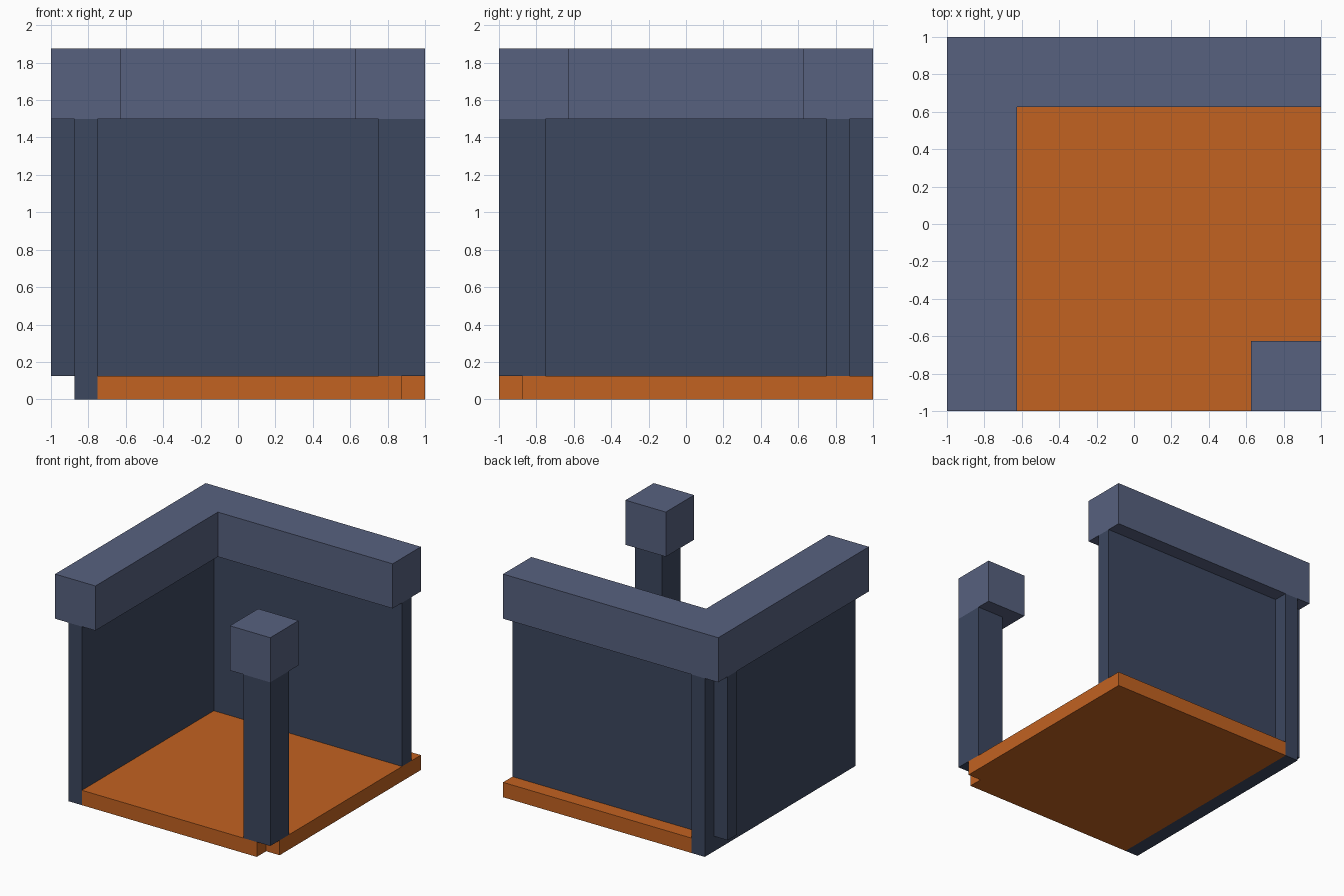
import bpy
import bmesh

cube = bpy.data.objects.get("Cube")
if cube:
    bpy.data.objects.remove(cube, do_unlink=True)


def material(name, srgb):
    """Flat material from 0-255 sRGB values."""
    lin = [((c / 255 + 0.055) / 1.055) ** 2.4 for c in srgb]
    mat = bpy.data.materials.new(name)
    mat.use_nodes = True
    mat.diffuse_color = (*lin, 1)
    bsdf = next(n for n in mat.node_tree.nodes if n.type == 'BSDF_PRINCIPLED')
    bsdf.inputs["Base Color"].default_value = (*lin, 1)
    return mat


def prism(name, outline, z0, z1, mat):
    """Extrude a counter-clockwise floor-plan outline from z0 up to z1."""
    bm = bmesh.new()
    face = bm.faces.new([bm.verts.new((x, y, z0)) for x, y in outline])
    ext = bmesh.ops.extrude_face_region(bm, geom=[face])
    verts = [g for g in ext["geom"] if isinstance(g, bmesh.types.BMVert)]
    bmesh.ops.translate(bm, verts=verts, vec=(0, 0, z1 - z0))
    bmesh.ops.recalc_face_normals(bm, faces=bm.faces)
    mesh = bpy.data.meshes.new(name)
    bm.to_mesh(mesh)
    bm.free()
    mesh.materials.append(mat)
    obj = bpy.data.objects.new(name, mesh)
    bpy.context.collection.objects.link(obj)
    return obj


def rect(x0, x1, y0, y1):
    return [(x0, y0), (x1, y0), (x1, y1), (x0, y1)]


orange = material("floor orange", (194, 98, 33))
dark = material("wall dark slate", (60, 71, 95))
light = material("beam light slate", (87, 97, 127))

FLOOR, WALL, TOP = 0.125, 1.5, 1.875

# Floor slab, notched at the corner under the post
prism("floor", [(-0.75, -1), (0.875, -1), (0.875, -0.875), (1, -0.875),
                (1, 1), (-0.75, 1)], 0, FLOOR, orange)

# Two thin walls crossing near the back corner
prism("side_wall", rect(-0.875, -0.75, -1, 1), 0, WALL, dark)
prism("back_wall", rect(-1, 1, 0.75, 0.875), FLOOR, WALL, dark)

# Free-standing corner post
prism("corner_post", rect(0.75, 1, -1, -0.75), FLOOR, WALL, dark)

# L-shaped beam over the walls and the cap over the post
prism("wall_beam", [(-1, -1), (-0.625, -1), (-0.625, 0.625), (1, 0.625),
                    (1, 1), (-1, 1)], WALL, TOP, light)
prism("post_cap", rect(0.625, 1, -1, -0.625), WALL, TOP, light)
